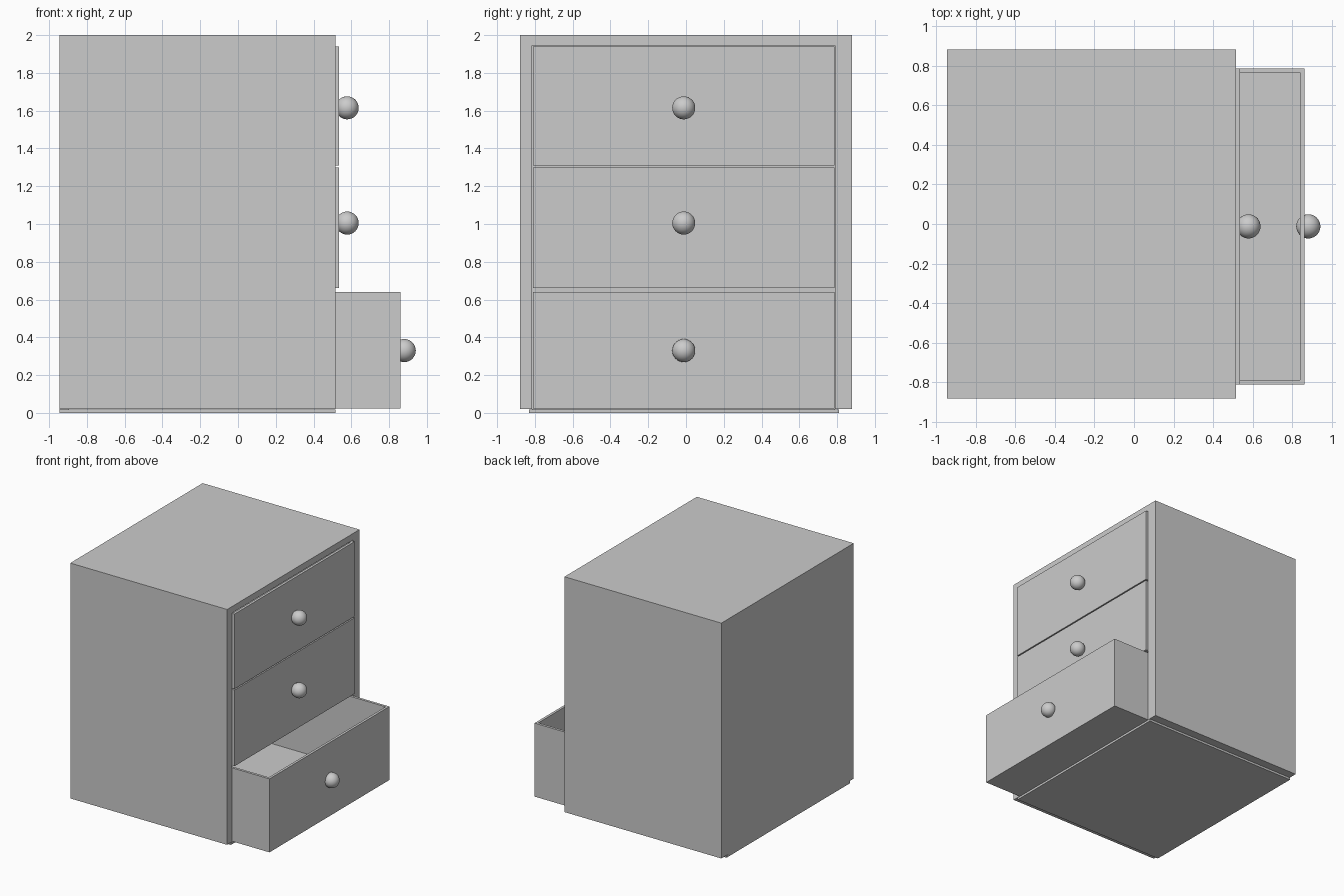
import bpy, bmesh

if "Cube" in bpy.data.objects:
    bpy.data.objects.remove(bpy.data.objects["Cube"])


def boxes(name, spans):
    """One object from axis-aligned boxes given as (x0, x1, y0, y1, z0, z1)."""
    bm = bmesh.new()
    for x0, x1, y0, y1, z0, z1 in spans:
        for v in bmesh.ops.create_cube(bm, size=1)["verts"]:
            v.co = (x0 + (v.co.x + .5) * (x1 - x0),
                    y0 + (v.co.y + .5) * (y1 - y0),
                    z0 + (v.co.z + .5) * (z1 - z0))
    return finish(name, bm)


def tray(name, x0, x1, y0, y1, z0, z1, wall, floor):
    """Open-topped box: a cube whose top is inset and pushed down."""
    bm = bmesh.new()
    for v in bmesh.ops.create_cube(bm, size=1)["verts"]:
        v.co = (x0 + (v.co.x + .5) * (x1 - x0),
                y0 + (v.co.y + .5) * (y1 - y0),
                z0 + (v.co.z + .5) * (z1 - z0))
    top = max(bm.faces, key=lambda f: f.calc_center_median().z)
    bmesh.ops.inset_region(bm, faces=[top], thickness=wall)
    hole = bmesh.ops.extrude_face_region(bm, geom=[top])["geom"]
    if top.is_valid:
        bmesh.ops.delete(bm, geom=[top], context='FACES_ONLY')
    for v in (g for g in hole if isinstance(g, bmesh.types.BMVert)):
        v.co.z = z0 + floor
    bmesh.ops.recalc_face_normals(bm, faces=bm.faces)
    return finish(name, bm)


def finish(name, bm):
    me = bpy.data.meshes.new(name)
    bm.to_mesh(me)
    bm.free()
    ob = bpy.data.objects.new(name, me)
    bpy.context.collection.objects.link(ob)
    return ob


# Cabinet shell, open at the +x side
XB, XF = -0.945, 0.515
boxes("cabinet_side_front", [(XB, XF, -0.88, -0.815, 0.02, 1.945)])
boxes("cabinet_side_back", [(XB, XF, 0.79, 0.88, 0.02, 1.945)])
boxes("cabinet_top", [(XB, XF, -0.88, 0.88, 1.945, 2.0)])
boxes("cabinet_rear_panel", [(XB, XB + 0.05, -0.815, 0.79, 0.018, 1.945)])
boxes("cabinet_base", [(XB, XF, -0.83, 0.81, 0.0, 0.018)])

# Drawers with round knobs; the lowest is pulled out
for label, z0, z1, knob_z, pull in (("top", 1.31, 1.94, 1.615, 0),
                                    ("middle", 0.66, 1.30, 1.005, 0),
                                    ("bottom", 0.022, 0.64, 0.33, 0.325)):
    tray(label + "_drawer", -0.87 + pull, 0.535 + pull, -0.81, 0.785, z0, z1, 0.03, 0.025)
    bpy.ops.mesh.primitive_uv_sphere_add(segments=32, ring_count=16, radius=0.061,
                                         location=(0.578 + pull * 0.93, -0.012, knob_z))
    bpy.context.object.name = label + "_knob"
    bpy.ops.object.shade_smooth_by_angle()
